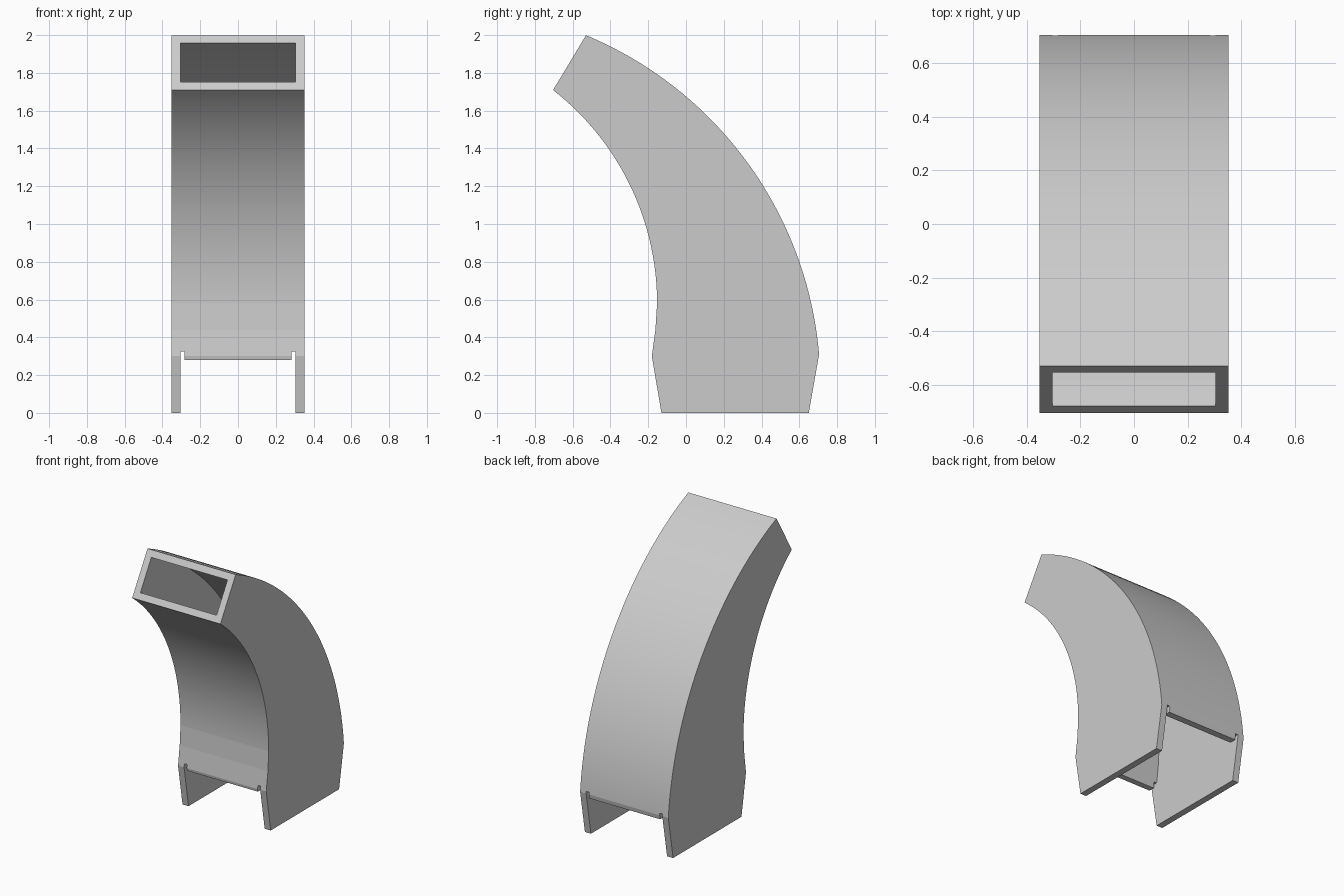
import bpy, bmesh
from math import sin, cos, radians

cube = bpy.data.objects.get("Cube")
if cube:
    bpy.data.objects.remove(cube, do_unlink=True)

HALF, BORE, TONGUE = 0.352, 0.304, 0.283   # half widths: shell, bore, wall tongue
WALL = 0.048
BACK = (-1.304, 0.138, 2.016)              # arc centre y, z and radius
FRONT = (-1.586, 0.58, 1.433)

grey = bpy.data.materials.new("light grey")
grey.use_nodes = True
colour = (0.6, 0.6, 0.6, 1)
grey.diffuse_color = colour
grey.node_tree.nodes["Principled BSDF"].inputs["Base Color"].default_value = colour


def arc(circle, offset, start, end, steps=40):
    y, z, r = circle
    angles = [radians(start + (end - start) * i / steps) for i in range(steps + 1)]
    return [(y + (r + offset) * cos(a), z + (r + offset) * sin(a)) for a in angles]


def prism(name, points, depth):
    """Extrude a flat outline of 3D points by a vector."""
    bm = bmesh.new()
    face = bm.faces.new([bm.verts.new(p) for p in points])
    new = bmesh.ops.extrude_face_region(bm, geom=[face])["geom"]
    bmesh.ops.translate(bm, vec=depth, verts=[v for v in new if isinstance(v, bmesh.types.BMVert)])
    bmesh.ops.recalc_face_normals(bm, faces=bm.faces)
    mesh = bpy.data.meshes.new(name)
    bm.to_mesh(mesh)
    bm.free()
    mesh.materials.append(grey)
    obj = bpy.data.objects.new(name, mesh)
    bpy.context.collection.objects.link(obj)
    return obj


def side_prism(name, outline, half):
    return prism(name, [(-half, y, z) for y, z in outline], (2 * half, 0, 0))


# Curved duct body with tapered feet
outline = [(-0.13, 0), (0.65, 0)]
outline += arc(BACK, 0, 4.9, 67.4)
outline += arc(FRONT, 0, 52, 0)
outline += [(-0.162, 0.44), (-0.181, 0.30)]
duct = side_prism("curved_duct", outline, HALF)

# Rectangular passage that follows the curve
passage = [(-0.14, 0.2), (0.63, 0.2)]
passage += arc(BACK, -WALL, 4.9, 75)
passage += arc(FRONT, WALL, 62, 0)
passage += [(-0.114, 0.44), (-0.133, 0.30)]
bore = side_prism("passage_cutter", passage, BORE)

# Gap between the feet, with a narrow slot at each side
right = [(TONGUE, 0.28), (TONGUE, 0.325), (BORE, 0.325), (BORE, -0.1)]
gap = right + [(-x, z) for x, z in reversed(right)]
feet_gap = prism("feet_gap_cutter", [(x, -1, z) for x, z in gap], (0, 2, 0))

bpy.context.view_layer.objects.active = duct
duct.select_set(True)
for cutter in (bore, feet_gap):
    cutter.hide_render = True
    mod = duct.modifiers.new(cutter.name, "BOOLEAN")
    mod.operation = "DIFFERENCE"
    mod.solver = "EXACT"
    mod.object = cutter
    bpy.ops.object.modifier_apply(modifier=mod.name)
    bpy.data.objects.remove(cutter, do_unlink=True)

bpy.ops.object.shade_smooth_by_angle(angle=radians(4))
